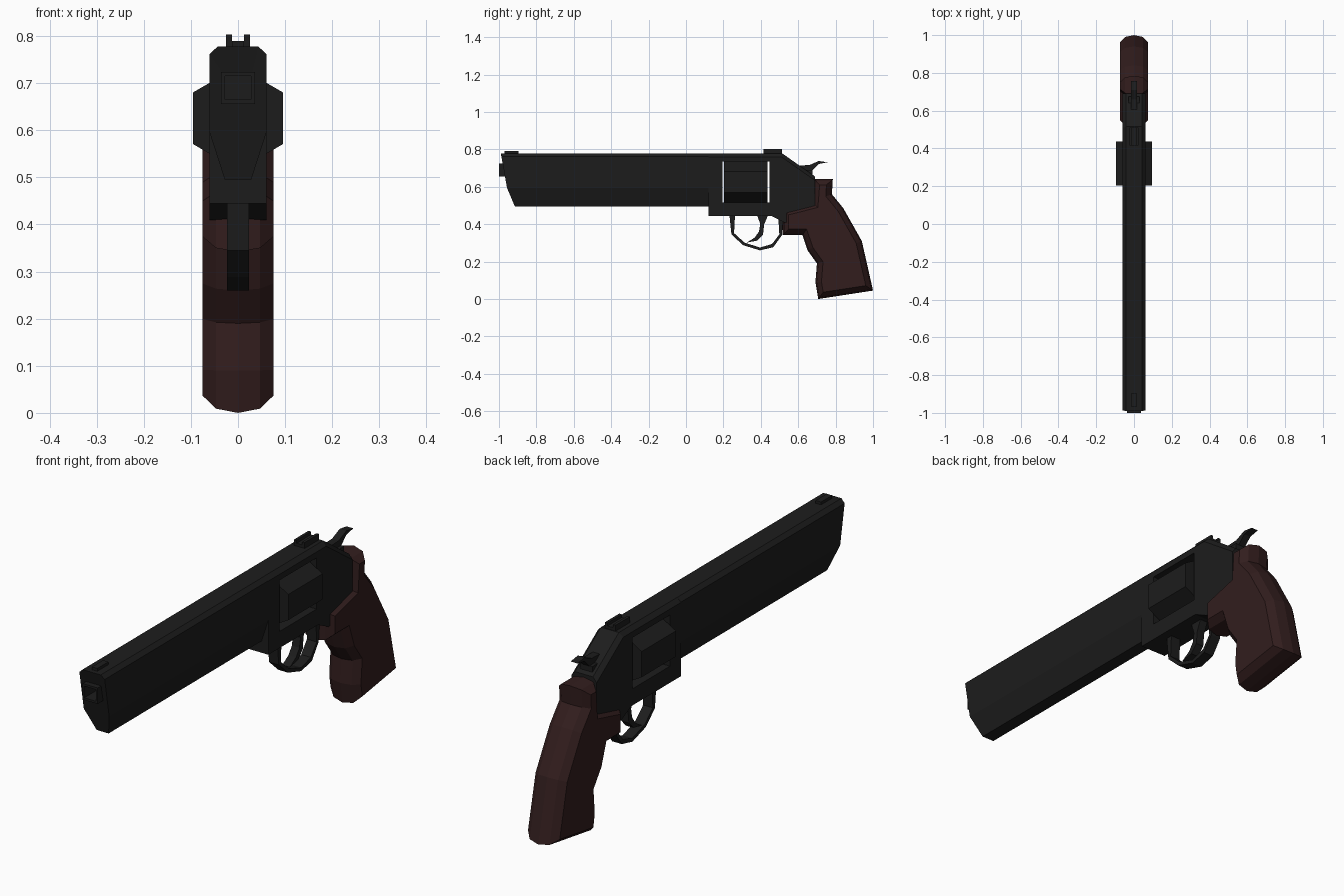
import bpy, bmesh, math
from mathutils import Vector

if "Cube" in bpy.data.objects:
    bpy.data.objects.remove(bpy.data.objects["Cube"])


def material(name, rgb):
    m = bpy.data.materials.new(name)
    m.diffuse_color = (*rgb, 1)
    m.use_nodes = True
    m.node_tree.nodes["Principled BSDF"].inputs["Base Color"].default_value = m.diffuse_color
    return m


STEEL = material("dark steel", (0.012, 0.012, 0.012))
WOOD = material("dark red wood", (0.032, 0.0125, 0.0125))


def finish(bm, name, mat):
    bmesh.ops.recalc_face_normals(bm, faces=bm.faces[:])
    me = bpy.data.meshes.new(name)
    bm.to_mesh(me)
    bm.free()
    ob = bpy.data.objects.new(name, me)
    bpy.context.collection.objects.link(ob)
    if mat:
        me.materials.append(mat)
    return ob


def loft(name, rings, mat):
    """Solid between matching rings of points, capped at both ends."""
    bm = bmesh.new()
    vs = [[bm.verts.new(p) for p in r] for r in rings]
    n = len(vs[0])
    for a, b in zip(vs, vs[1:]):
        for i in range(n):
            j = (i + 1) % n
            bm.faces.new((a[i], a[j], b[j], b[i]))
    bm.faces.new(vs[0])
    bm.faces.new(vs[-1])
    return finish(bm, name, mat)


def plate(name, prof, half, mat=STEEL):
    """Side profile (y, z) given a thickness across x."""
    return loft(name, [[(s * half, y, z) for y, z in prof] for s in (-1, 1)], mat)


def box(name, x, y0, y1, z0, z1, mat=STEEL):
    return plate(name, [(y0, z0), (y1, z0), (y1, z1), (y0, z1)], x, mat)


def inset(prof, d):
    """Clockwise outline moved inward by d with mitred corners."""
    out = []
    for i, p in enumerate(prof):
        p, a, b = Vector(p), Vector(prof[i - 1]), Vector(prof[(i + 1) % len(prof)])
        u, v = (p - a).normalized(), (b - p).normalized()
        n1, n2 = Vector((u.y, -u.x)), Vector((v.y, -v.x))
        out.append(p + (n1 + n2) * d / (1 + n1.dot(n2)))
    return out


def cut(ob, cutter):
    cutter.hide_render = True
    cutter.hide_set(True)
    m = ob.modifiers.new("cut", 'BOOLEAN')
    m.operation = 'DIFFERENCE'
    m.solver = 'EXACT'
    m.object = cutter


# Barrel: chamfered top, tapered underside, raked muzzle end
half = [(0.028, 0.495, -0.915), (0.06, 0.594, -0.957), (0.06, 0.762, -0.987), (0.043, 0.778, -0.99)]
sect = half + [(-x, z, y) for x, z, y in reversed(half)]
barrel = loft("barrel", [[(x, y, z) for x, z, y in sect],
                         [(x, 0.12, z) for x, z, y in sect]], STEEL)

# Square muzzle with a hollow bore
muzzle = box("muzzle", 0.036, -1.0, -0.95, 0.656, 0.724)
bore = box("bore_cutter", 0.028, -1.05, -0.88, 0.665, 0.715, None)
cut(barrel, bore)
cut(muzzle, bore)

# Frame with chamfered top edges and a window through it
frame = plate("frame", [(0.12, 0.445), (0.455, 0.445), (0.525, 0.41), (0.60, 0.41), (0.69, 0.50),
                        (0.69, 0.655), (0.515, 0.778), (0.12, 0.778)], 0.06)
bm = bmesh.new()
bm.from_mesh(frame.data)
edges = [e for e in bm.edges if all(v.co.z > 0.64 for v in e.verts)
         and abs(e.verts[0].co.x - e.verts[1].co.x) < 0.01]
bmesh.ops.bevel(bm, geom=edges, offset=0.0175, segments=1, affect='EDGES')
bm.to_mesh(frame.data)
bm.free()
cut(frame, box("window_cutter", 0.2, 0.194, 0.446, 0.516, 0.735, None))

# Six-sided cylinder
R = 0.11
loft("cylinder", [[(R * math.sin(a * math.pi / 3), y, 0.6255 + R * math.cos(a * math.pi / 3))
                   for a in range(6)] for y in (0.204, 0.436)], STEEL)

# Trigger guard and trigger
outer = [(0.232, 0.45), (0.243, 0.345), (0.305, 0.288), (0.395, 0.260), (0.467, 0.277), (0.512, 0.34), (0.52, 0.43)]
inner = [(0.494, 0.43), (0.499, 0.345), (0.460, 0.294), (0.395, 0.275), (0.312, 0.302), (0.257, 0.352), (0.262, 0.45)]
plate("trigger_guard", outer + inner, 0.023)
plate("trigger", [(0.38, 0.45), (0.44, 0.45), (0.418, 0.40), (0.412, 0.345), (0.38, 0.312),
                  (0.325, 0.302), (0.367, 0.328), (0.39, 0.36), (0.397, 0.40)], 0.018)

# Hammer with curved spur
plate("hammer", [(0.60, 0.68), (0.66, 0.65), (0.672, 0.685), (0.71, 0.722), (0.757, 0.731),
                 (0.71, 0.738), (0.66, 0.716), (0.605, 0.714)], 0.016)
box("hammer_pivot", 0.03, 0.63, 0.675, 0.65, 0.69)

# Sights: front blade, rear base and two posts
box("front_sight", 0.013, -0.97, -0.895, 0.77, 0.79)
box("rear_sight", 0.025, 0.415, 0.512, 0.76, 0.79)
post = box("rear_sight_posts", 0.006, 0.415, 0.512, 0.78, 0.803)
for v in post.data.vertices:
    v.co.x += 0.019
post.modifiers.new("mirror", 'MIRROR')

# Grip: outline inset towards both sides for faceted edges
outline = [(0.685, 0.642), (0.785, 0.642), (0.78, 0.56), (0.84, 0.487), (0.94, 0.31), (1.0, 0.045),
           (0.707, 0.0), (0.692, 0.09), (0.70, 0.19), (0.65, 0.26), (0.622, 0.342), (0.517, 0.342),
           (0.517, 0.475), (0.675, 0.515)]
layers = [(-0.075, 0.032), (-0.047, 0.008), (0, 0), (0.047, 0.008), (0.075, 0.032)]
loft("grip", [[(x, y, z) for y, z in inset(outline, d)] for x, d in layers], WOOD)
